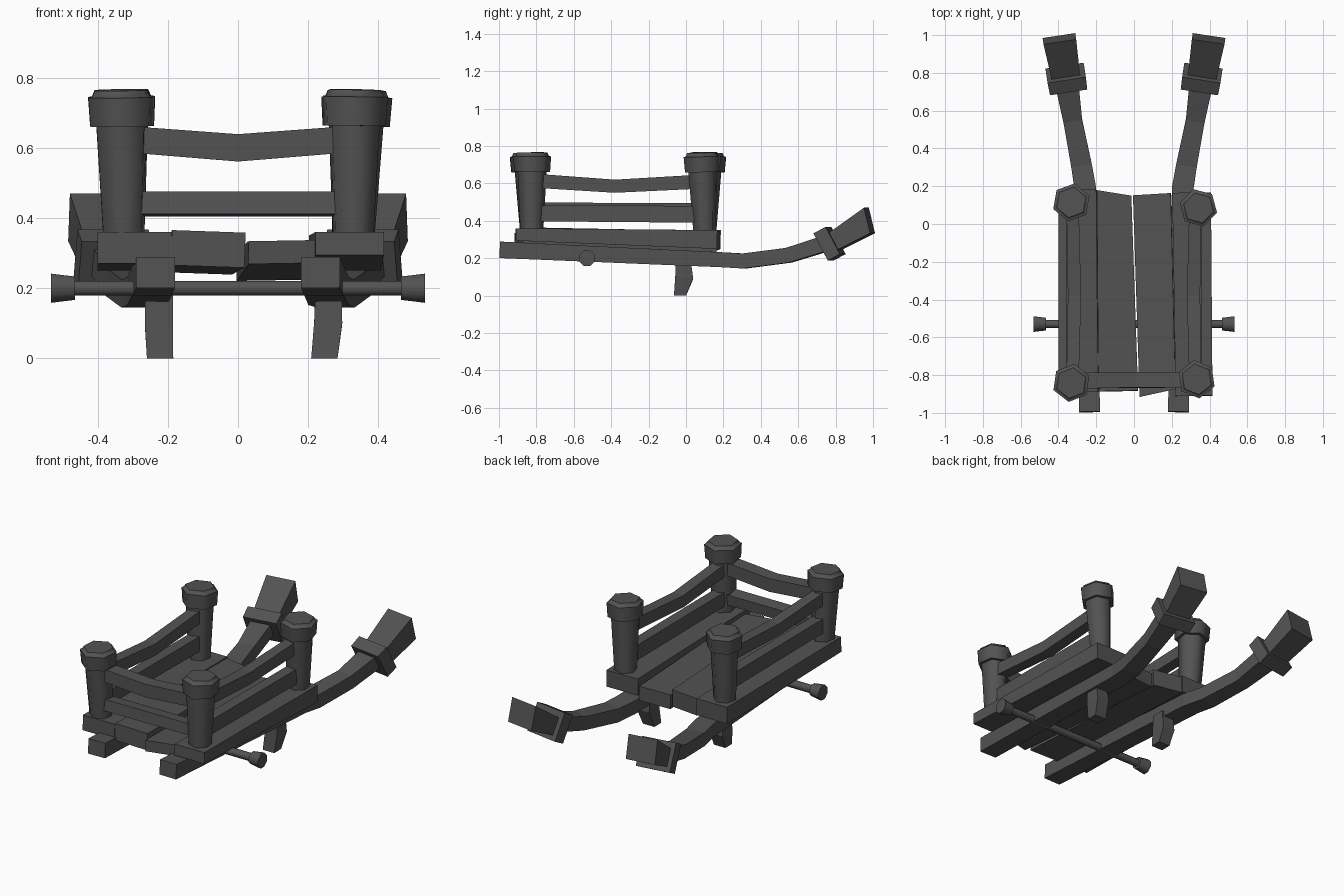
import bpy, bmesh
from math import cos, sin, radians, pi
from mathutils import Vector

if "Cube" in bpy.data.objects:
    bpy.data.objects.remove(bpy.data.objects["Cube"])

# Dark charcoal finish for every part
DARK = bpy.data.materials.new("charcoal")
DARK.diffuse_color = (.085, .085, .085, 1)
DARK.use_nodes = True
DARK.node_tree.nodes["Principled BSDF"].inputs["Base Color"].default_value = DARK.diffuse_color


def finish(name, bm, smooth=False):
    bmesh.ops.recalc_face_normals(bm, faces=bm.faces)
    me = bpy.data.meshes.new(name)
    bm.to_mesh(me)
    bm.free()
    me.materials.append(DARK)
    ob = bpy.data.objects.new(name, me)
    bpy.context.collection.objects.link(ob)
    if smooth:
        bpy.ops.object.select_all(action='DESELECT')
        ob.select_set(True)
        bpy.context.view_layer.objects.active = ob
        bpy.ops.object.shade_smooth_by_angle(angle=radians(65))
    return ob


def skin(name, rings, smooth=False):
    """Join rings of points into a capped solid."""
    bm = bmesh.new()
    loops = [[bm.verts.new(p) for p in r] for r in rings]
    n = len(loops[0])
    for a, b in zip(loops, loops[1:]):
        for i in range(n):
            j = (i + 1) % n
            bm.faces.new((a[i], a[j], b[j], b[i]))
    bm.faces.new(loops[0])
    bm.faces.new(loops[-1])
    return finish(name, bm, smooth)


def beam(name, path, up=(0, 0, 1), roll=0, start_dir=None, end_dir=None):
    """Rectangular timber; path entries are (x, y, z, width, height)."""
    pts = [Vector(p[:3]) for p in path]
    rings = []
    for i, p in enumerate(path):
        t = pts[min(i + 1, len(pts) - 1)] - pts[max(i - 1, 0)]
        if i == 0 and start_dir:
            t = Vector(start_dir)
        if i == len(pts) - 1 and end_dir:
            t = Vector(end_dir)
        t.normalize()
        side = t.cross(Vector(up)).normalized()
        v = side.cross(t)
        c, s = cos(roll), sin(roll)
        side, v = side * c + v * s, v * c - side * s
        w, h = p[3] / 2, p[4] / 2
        rings.append([pts[i] + side * a * w + v * b * h
                      for a, b in ((-1, -1), (1, -1), (1, 1), (-1, 1))])
    return skin(name, rings)


def turned(name, base, top, profile, sides, turn=0):
    """Lathe along the line base-top; profile entries are (fraction, radius)."""
    base, top = Vector(base), Vector(top)
    t = (top - base).normalized()
    u = Vector((1, 0, 0)) if abs(t.z) > 0.9 else Vector((0, 0, 1))
    u = (u - t * u.dot(t)).normalized()
    v = t.cross(u)
    rings = []
    for f, r in profile:
        rings.append([base.lerp(top, f) + r * (u * cos(turn + 2 * pi * k / sides)
                      + v * sin(turn + 2 * pi * k / sides)) for k in range(sides)])
    return skin(name, rings, True)


# Floor planks, sloping slightly down to the back
beam("plank_outer_left", [(-.295, -.89, .315, .21, .09), (-.3, .185, .3, .20, .10)])
beam("plank_inner_left", [(-.085, -.885, .312, .21, .10), (-.107, .165, .292, .185, .10)],
     roll=radians(-2), end_dir=(.16, 1, 0))
beam("plank_inner_right", [(.125, -.895, .303, .195, .065), (.095, .158, .265, .20, .085)],
     roll=radians(1), start_dir=(-.22, 1, 0), end_dir=(-.06, 1, 0))
beam("plank_outer_right", [(.318, -.91, .327, .195, .066), (.305, .165, .3, .205, .10)])

# Shafts with cuffs and flared handles
for s, side in ((-1, "left"), (1, "right")):
    beam("shaft_" + side, [(s * .235, -.995, .245, .11, .088), (s * .258, .19, .192, .115, .08),
                           (s * .278, .31, .185, .11, .08),
                           (s * .325, .55, .216, .10, .08), (s * .365, .80, .295, .13, .085)])
    beam("cuff_" + side, [(s * .352, .735, .26, .20, .165), (s * .362, .80, .295, .205, .165)])
    beam("handle_" + side, [(s * .363, .79, .285, .15, .10), (s * .395, .981, .402, .175, .14)],
         end_dir=(s * .15, 1, .25))

# Resting legs
beam("leg_left", [(-.225, -.015, .19, .08, .08), (-.225, -.01, .09, .08, .095), (-.222, -.032, 0, .075, .065)],
     up=(0, 1, 0), end_dir=(0, 0, -1))
beam("leg_right", [(.258, -.015, .19, .075, .08), (.257, -.01, .10, .08, .095), (.246, -.032, 0, .075, .065)],
     up=(0, 1, 0), end_dir=(0, 0, -1))

# Axle with flared hubs
turned("axle", (-.48, -.53, .2), (.48, -.53, .2), [(0, .023), (1, .023)], 8, pi / 8)
for s, side in ((-1, "left"), (1, "right")):
    turned("hub_" + side, (s * .465, -.53, .2), (s * .533, -.53, .2), [(0, .036), (1, .045)], 8, pi / 8)

# Corner posts with hexagonal caps: name, base xy, top xy, turn
posts = [("front_left", (-.325, -.825), (-.332, -.842), 82),
         ("front_right", (.328, -.825), (.332, -.822), 98),
         ("back_left", (-.325, .10), (-.332, .115), 80),
         ("back_right", (.328, .10), (.342, .085), 105)]
for name, b, t, a in posts:
    base, top = Vector((*b, .32)), Vector((*t, .765))
    turned("post_" + name, base, top, [(0, .061), (.85, .08)], 6, radians(a))
    turned("cap_" + name, base, top, [(.77, .097), (.955, .102), (.96, .09), (1, .082)], 6, radians(a))

# Rails: the upper ones sag, the back stays open
for s, side in ((-1, "left"), (1, "right")):
    x = s * .325
    beam("upper_rail_" + side, [(x, -.82, .615, .065, .075), (x - s * .01, -.38, .585, .07, .07), (x, .09, .61, .065, .075)])
    z = .44 if s > 0 else .455
    beam("lower_rail_" + side, [(x, -.82, z, .065, .085), (x, .09, z - .005, .065, .09)])
beam("upper_rail_front", [(-.32, -.83, .625, .085, .075), (0, -.825, .60, .08, .078), (.32, -.825, .625, .085, .075)])
beam("lower_rail_front", [(-.32, -.83, .44, .075, .065), (.32, -.825, .44, .075, .065)], roll=radians(6))
